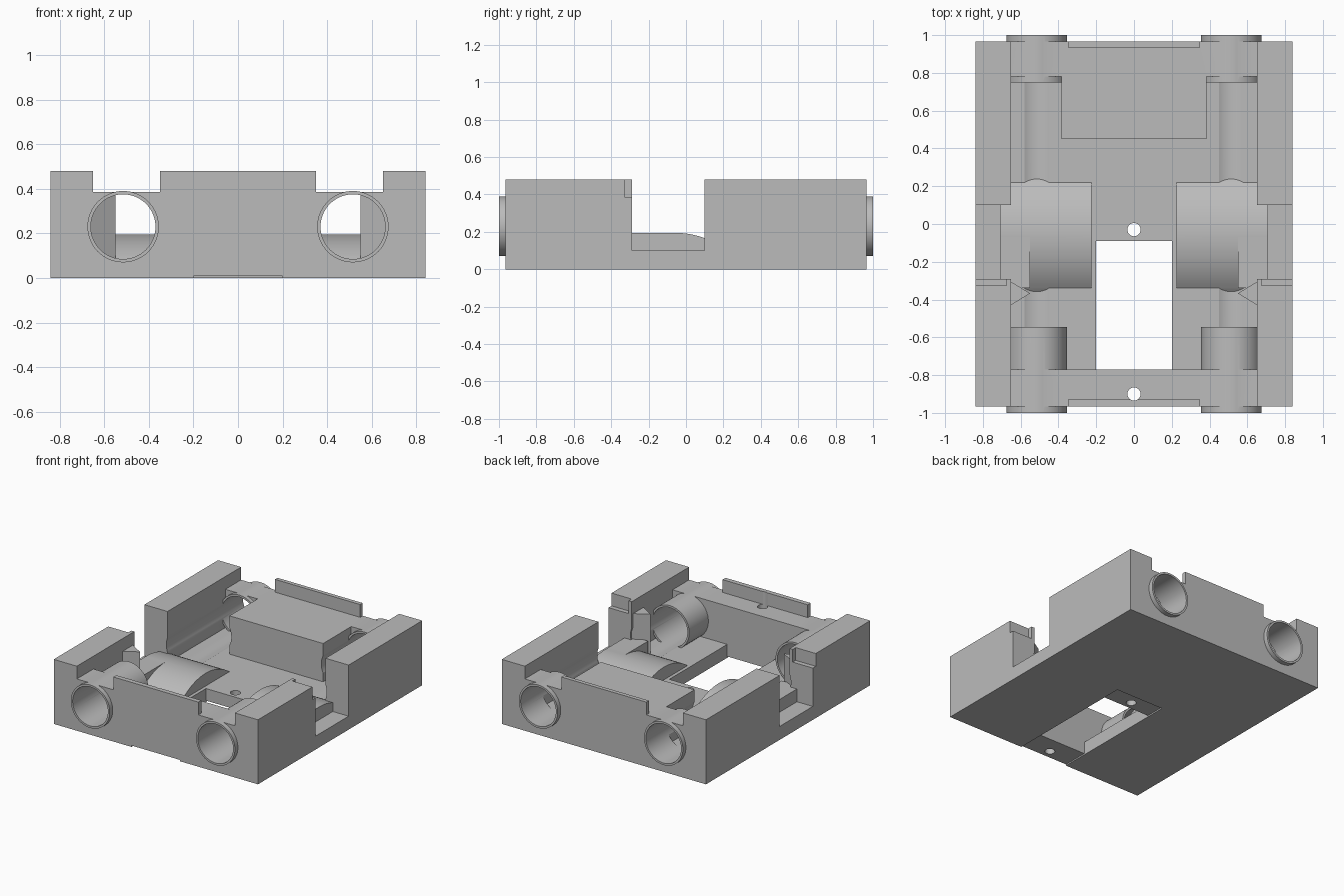
import bpy, bmesh, math
from mathutils import Matrix, Vector

old = bpy.data.objects.get("Cube")
if old:
    bpy.data.objects.remove(old, do_unlink=True)

grey = bpy.data.materials.new("light grey")
grey.use_nodes = True
grey.diffuse_color = (0.5, 0.5, 0.5, 1)
grey.node_tree.nodes["Principled BSDF"].inputs["Base Color"].default_value = (0.5, 0.5, 0.5, 1)


def make(name, bm):
    bmesh.ops.recalc_face_normals(bm, faces=bm.faces)
    mesh = bpy.data.meshes.new(name)
    bm.to_mesh(mesh)
    bm.free()
    mesh.materials.append(grey)
    ob = bpy.data.objects.new(name, mesh)
    bpy.context.collection.objects.link(ob)
    return ob


def box(x0, x1, y0, y1, z0, z1, name="block"):
    bm = bmesh.new()
    size = Matrix.Diagonal((x1 - x0, y1 - y0, z1 - z0, 1))
    mid = Matrix.Translation(((x0 + x1) / 2, (y0 + y1) / 2, (z0 + z1) / 2))
    bmesh.ops.create_cube(bm, size=1, matrix=mid @ size)
    return make(name, bm)


def rod(start, end, radius, segments=64):
    a, b = Vector(start), Vector(end)
    bm = bmesh.new()
    turn = (b - a).to_track_quat("Z", "Y").to_matrix().to_4x4()
    bmesh.ops.create_cone(bm, cap_ends=True, segments=segments, radius1=radius, radius2=radius,
                          depth=(b - a).length, matrix=Matrix.Translation((a + b) / 2) @ turn)
    return make("rod", bm)


def prism(points, push):
    bm = bmesh.new()
    face = bm.faces.new([bm.verts.new(p) for p in points])
    out = bmesh.ops.extrude_face_region(bm, geom=[face])
    bmesh.ops.translate(bm, vec=push, verts=[v for v in out["geom"] if isinstance(v, bmesh.types.BMVert)])
    return make("prism", bm)


def combine(target, tool, operation):
    mod = target.modifiers.new("shape", "BOOLEAN")
    mod.operation, mod.solver, mod.object = operation, "EXACT", tool
    bpy.context.view_layer.update()
    result = bpy.data.meshes.new_from_object(target.evaluated_get(bpy.context.evaluated_depsgraph_get()))
    target.modifiers.clear()
    target.data = result
    bpy.data.objects.remove(tool, do_unlink=True)


def cut(tool):
    combine(body, tool, "DIFFERENCE")


def add(tool):
    combine(body, tool, "UNION")


def span(s, a, b):
    return sorted((s * a, s * b))


body = box(-0.84, 0.84, -0.965, 0.965, 0, 0.48, "chassis_tray")

# Lowered end walls with thin lips, main cavity, floor opening and underside recess
cut(box(-0.65, 0.65, -0.93, 0.935, 0.385, 0.6))
cut(box(-0.65, 0.65, -0.77, 0.45, 0.1, 0.6))
cut(box(-0.2, 0.2, -0.77, -0.09, -0.1, 0.3))
cut(box(-0.2, 0.2, -1.1, 0.06, -0.1, 0.01))

for s in (-1, 1):
    # Lip ends, rear pockets, side gaps and wall notches
    cut(box(*span(s, 0.35, 0.65), -1.1, 1.1, 0.385, 0.6))
    cut(box(*span(s, 0.385, 0.65), 0.4, 0.78, 0.1, 0.6))
    cut(box(*span(s, 0.6, 1), -0.29, 0.1, 0.1, 0.6))
    cut(box(*span(s, 0.675, 1), -0.325, -0.2, 0.385, 0.6))

    # Tubes through the end walls, bored along the whole length
    x, z = s * 0.515, 0.23
    add(rod((x, -1, z), (x, -0.545, z), 0.16))
    add(rod((x, 0.75, z), (x, 1, z), 0.16))
    cut(rod((x, -1.2, z), (x, 1.2, z), 0.145))

# Screw holes
for y in (-0.9, -0.03):
    cut(rod((0, y, -0.2), (0, y, 0.7), 0.035, 32))

for s in (-1, 1):
    # Low arched saddles
    reach = math.radians(45)
    arc = []
    for i in range(25):
        a = -reach + 2 * reach * i / 24
        arc.append((s * 0.225, -0.06 + 0.46 * math.sin(a), -0.265 + 0.46 * math.cos(a)))
    add(prism(arc, (s * 0.485, 0, 0)))

    # Flat shoulder beside each saddle and pointed rib on the wall
    add(box(*span(s, 0.55, 0.71), -0.34, -0.06, 0.05, 0.195))
    rib = [(0.675, -0.291), (0.55, -0.367), (0.66, -0.435), (0.7, -0.4)]
    add(prism([(s * px, py, 0.05) for px, py in rib], (0, 0, 0.335)))

bpy.ops.object.select_all(action="DESELECT")
body.select_set(True)
bpy.context.view_layer.objects.active = body
bpy.ops.object.shade_smooth_by_angle(angle=math.radians(25))
